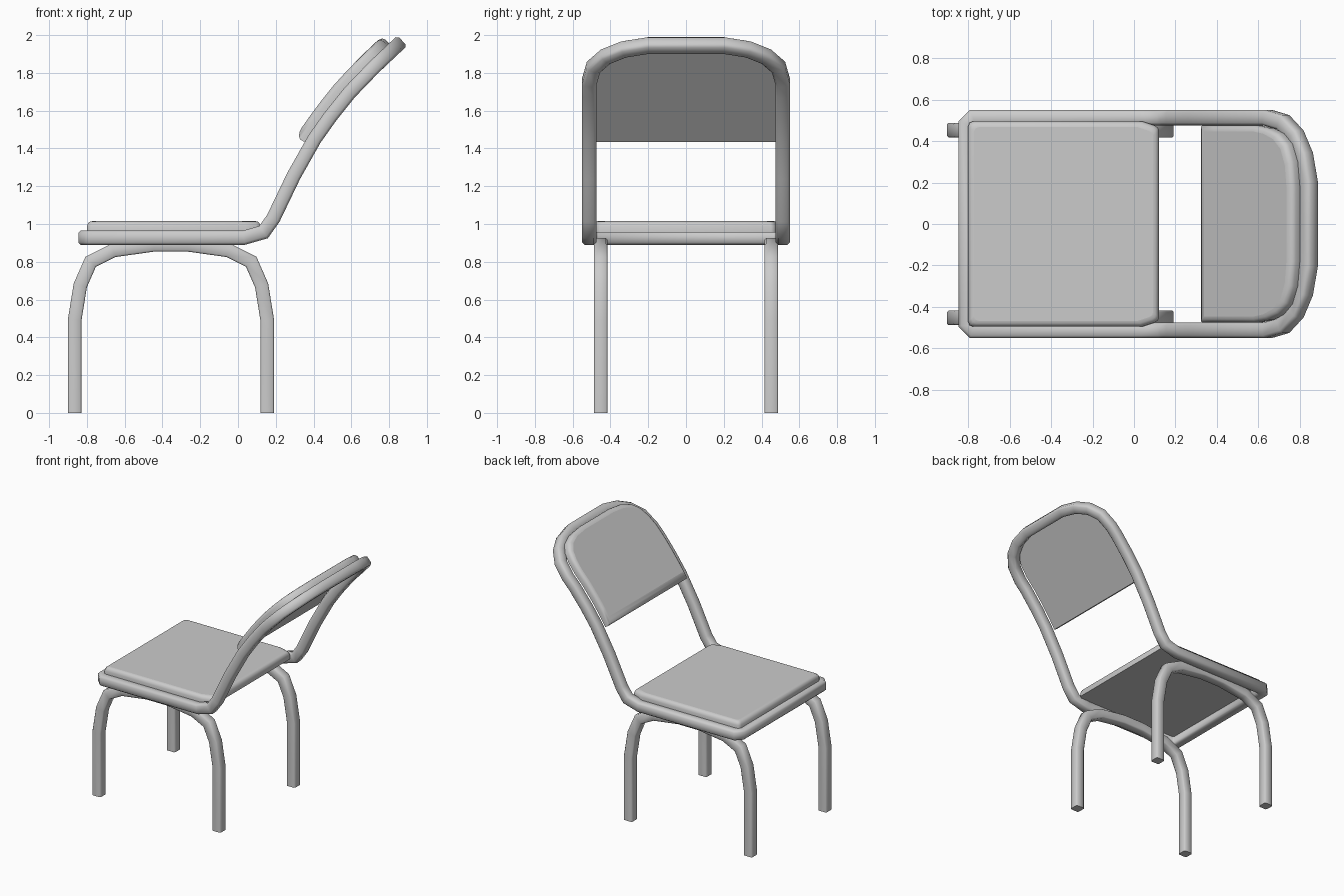
import bpy
import bmesh
from mathutils import Vector

if "Cube" in bpy.data.objects:
    bpy.data.objects.remove(bpy.data.objects["Cube"])

grey = bpy.data.materials.new("plain_grey")
grey.diffuse_color = (0.6, 0.6, 0.6, 1)
grey.use_nodes = True
grey.node_tree.nodes["Principled BSDF"].inputs["Base Color"].default_value = grey.diffuse_color


def finish(name, bm, angle=0.9):
    bmesh.ops.recalc_face_normals(bm, faces=bm.faces)
    mesh = bpy.data.meshes.new(name)
    bm.to_mesh(mesh)
    bm.free()
    mesh.materials.append(grey)
    ob = bpy.data.objects.new(name, mesh)
    bpy.context.collection.objects.link(ob)
    bpy.ops.object.select_all(action='DESELECT')
    ob.select_set(True)
    bpy.context.view_layer.objects.active = ob
    bpy.ops.object.shade_smooth_by_angle(angle=angle)
    return ob


def tube(name, pts, normals, width, bevel, closed):
    """Sweep a bevelled square along a path, mitred at the bends."""
    h, b = width / 2, width / 2 - bevel
    section = [(h, -b), (h, b), (b, h), (-b, h), (-h, b), (-h, -b), (-b, -h), (b, -h)]
    bm = bmesh.new()
    rings, n = [], len(pts)
    for i, p in enumerate(pts):
        a = pts[i - 1] if (closed or i > 0) else None
        c = pts[(i + 1) % n] if (closed or i < n - 1) else None
        d_out = (c - p).normalized() if c else (p - a).normalized()
        d_in = (p - a).normalized() if a else d_out
        t = (d_in + d_out).normalized()
        side = t.cross(normals[i]).normalized()
        up = side.cross(t)
        miter = 1 / max(0.5, t.dot(d_in))
        bend = d_out - d_in
        if abs(bend.dot(side)) > abs(bend.dot(up)):
            side = side * miter
        else:
            up = up * miter
        rings.append([bm.verts.new(p + side * u + up * v) for u, v in section])
    for i in range(n if closed else n - 1):
        r, s = rings[i], rings[(i + 1) % n]
        for k in range(8):
            bm.faces.new((r[k], r[(k + 1) % 8], s[(k + 1) % 8], s[k]))
    if not closed:
        bm.faces.new(rings[0])
        bm.faces.new(rings[-1])
    return finish(name, bm)


def pad(name, half, surface, low, thick):
    """Cushion with a rounded front rim, laid on a surface(x, y, height)."""
    outline = half + [(x, -y) for x, y in reversed(half)]
    xs = [x for x, y in outline]
    cx, hx = (min(xs) + max(xs)) / 2, (max(xs) - min(xs)) / 2
    hy = max(y for x, y in outline)
    bm = bmesh.new()
    rings = []
    for inset, f in ((0, 0), (0, 0.55), (0.006, 0.82), (0.016, 0.96), (0.028, 1)):
        rings.append([bm.verts.new(surface(cx + (x - cx) * (1 - inset / hx),
                                           y * (1 - inset / hy), low + thick * f))
                      for x, y in outline])
    n = len(outline)
    for r, s in zip(rings, rings[1:]):
        for k in range(n):
            bm.faces.new((r[k], r[(k + 1) % n], s[(k + 1) % n], s[k]))
    bm.faces.new(rings[0])
    bm.faces.new(rings[-1])
    ob = finish(name, bm)
    ob.data.polygons[len(ob.data.polygons) - 1].use_smooth = False


# side profile shared by the frame and the backrest
PROFILE = [(-1, 0.927), (0.03, 0.927), (0.135, 0.957), (0.187, 1.03), (0.295, 1.255),
           (0.405, 1.45), (0.49, 1.57), (0.59, 1.695), (0.72, 1.83), (0.92, 2.018)]


def height(x):
    for (x0, z0), (x1, z1) in zip(PROFILE, PROFILE[1:]):
        if x <= x1:
            return z0 + (z1 - z0) * (x - x0) / (x1 - x0)
    return PROFILE[-1][1]


def normal(x, d=0.02):
    return Vector((height(x - d) - height(x + d), 0, 2 * d)).normalized()


# one looped frame: seat rail, uprights and rounded top
half = [(-0.808, 0.48), (-0.776, 0.5125)]
half += [(x, 0.5125) for x in (0.03, 0.135, 0.187, 0.295, 0.405, 0.49, 0.59, 0.645)]
half += [(0.72, 0.49), (0.78, 0.425), (0.82, 0.33), (0.842, 0.2)]
loop = half + [(x, -y) for x, y in reversed(half)]
tube("frame", [Vector((x, y, height(x))) for x, y in loop],
     [normal(x) for x, y in loop], 0.075, 0.013, True)

# arched leg pairs
arch = [(0.51, 0), (0.51, 0.49), (0.48, 0.675), (0.425, 0.80), (0.305, 0.86), (0.09, 0.89)]
arch = [(-x, z) for x, z in arch] + list(reversed(arch))
for side, y in (("left", 0.452), ("right", -0.452)):
    tube(side + "_legs", [Vector((x - 0.355, y, z)) for x, z in arch],
         [Vector((0, 1, 0))] * len(arch), 0.072, 0.008, False)

# seat cushion
pad("seat", [(-0.80, 0.47), (-0.792, 0.488), (-0.775, 0.495), (0.04, 0.495),
             (0.10, 0.475), (0.115, 0.465), (0.12, 0.45)],
    lambda x, y, h: Vector((x, y, h)), 0.955, 0.06)

# curved backrest cushion
pad("backrest", [(0.385, 0.475), (0.44, 0.475), (0.50, 0.475), (0.57, 0.475), (0.64, 0.475),
                 (0.70, 0.462), (0.75, 0.435), (0.79, 0.385), (0.815, 0.30), (0.825, 0.18)],
    lambda x, y, h: Vector((x, y, height(x))) + normal(x, 0.04) * h, 0.036, 0.054)
